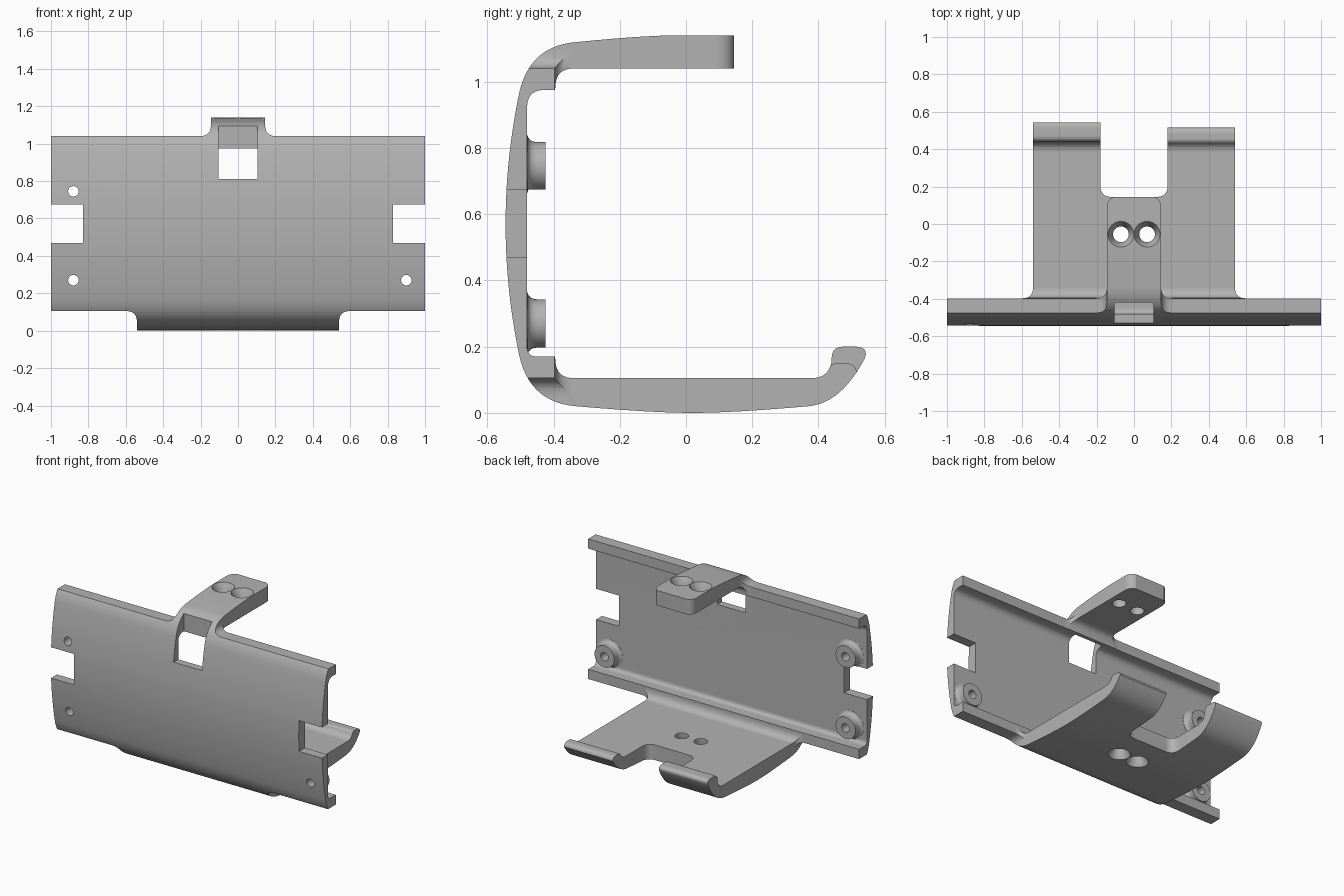
import bpy, bmesh, math
from mathutils import Vector

cube = bpy.data.objects.get("Cube")
if cube:
    bpy.data.objects.remove(cube, do_unlink=True)

grey = bpy.data.materials.new("plain grey")
grey.use_nodes = True
grey.diffuse_color = (0.45, 0.45, 0.45, 1)
grey.node_tree.nodes["Principled BSDF"].inputs["Base Color"].default_value = grey.diffuse_color


def bend(a, c, b, n=10):
    """Curve from a to b, pulled towards the corner c."""
    a, b, c = Vector(a), Vector(b), Vector(c)
    return [tuple(a * (1 - t) ** 2 + c * 2 * t * (1 - t) + b * t * t)
            for t in (i / n for i in range(n + 1))]


def make(name, bm):
    bmesh.ops.recalc_face_normals(bm, faces=bm.faces)
    mesh = bpy.data.meshes.new(name)
    bm.to_mesh(mesh)
    bm.free()
    mesh.materials.append(grey)
    ob = bpy.data.objects.new(name, mesh)
    bpy.context.collection.objects.link(ob)
    return ob


def prism(name, outline, axis, lo, hi):
    """Extrude a 2D outline along an axis; the outline uses the other two in order."""
    bm = bmesh.new()
    verts = []
    for p in outline:
        co = list(p)
        co.insert(axis, lo)
        verts.append(bm.verts.new(co))
    face = bm.faces.new(verts)
    moved = bmesh.ops.extrude_face_region(bm, geom=[face])["geom"]
    step = Vector((0, 0, 0))
    step[axis] = hi - lo
    bmesh.ops.translate(bm, vec=step, verts=[v for v in moved if isinstance(v, bmesh.types.BMVert)])
    return make(name, bm)


def box(name, x, y, z):
    return prism(name, [(x[0], y[0]), (x[1], y[0]), (x[1], y[1]), (x[0], y[1])], 2, *z)


def lathe(name, profile, axis, centre, n=40):
    """Closed solid of revolution from (radius, position) points."""
    bm = bmesh.new()
    rings = []
    for r, h in profile:
        ring = []
        for i in range(n):
            a = math.tau * i / n
            co = [centre[0] + r * math.cos(a), centre[1] + r * math.sin(a)]
            co.insert(axis, h)
            ring.append(bm.verts.new(co))
        rings.append(ring)
    for r0, r1 in zip(rings, rings[1:]):
        for i in range(n):
            j = (i + 1) % n
            bm.faces.new((r0[i], r0[j], r1[j], r1[i]))
    bm.faces.new(rings[0])
    bm.faces.new(rings[-1])
    return make(name, bm)


def combine(body, tool, operation="DIFFERENCE"):
    mod = body.modifiers.new("combine", "BOOLEAN")
    mod.operation, mod.solver, mod.object = operation, "EXACT", tool
    bpy.context.view_layer.objects.active = body
    bpy.ops.object.modifier_apply(modifier=mod.name)
    bpy.data.objects.remove(tool, do_unlink=True)


# Side section of the whole bracket: curved plate, top arm, bottom arm with hook
section = (
    bend((-.503, .97), (-.587, .57), (-.503, .17), 24)
    + bend((-.503, .17), (-.47, .03), (-.33, .02), 14)[1:]
    + bend((-.33, .02), (-.1, 0), (.02, 0), 6)[1:]
    + bend((.02, 0), (.14, 0), (.37, .02), 6)[1:]
    + bend((.37, .02), (.47, .03), (.54, .165), 14)[1:]
    + bend((.543, .175), (.545, .2), (.51, .2))
    + bend((.475, .2), (.44, .2), (.44, .165))
    + bend((.44, .155), (.43, .105), (.38, .105))
    + bend((-.34, .105), (-.395, .105), (-.395, .165))
    + [(-.395, .17)]
    + bend((-.45, .17), (-.48, .17), (-.48, .2))
    + bend((-.48, .92), (-.48, .975), (-.43, .975))
    + [(-.395, .975)]
    + bend((-.395, .98), (-.395, 1.04), (-.34, 1.04))
    + [(.145, 1.04), (.145, 1.14), (-.05, 1.14)]
    + bend((-.05, 1.14), (-.15, 1.138), (-.33, 1.12), 6)[1:]
    + bend((-.33, 1.12), (-.47, 1.11), (-.503, .97), 14)[1:-1]
)
bracket = prism("mounting_bracket", section, 0, -1, 1)

# Screw bosses with flared feet on the back of the plate
screws = [(-.88, .745), (-.88, .27), (.9, .27)]
for pos in screws:
    foot = [(.095, -.49)] + bend((.095, -.479), (.073, -.475), (.073, -.448), 8) + [(.073, -.425)]
    combine(bracket, lathe("boss", foot, 1, pos), "UNION")

# Trim both arms to width, leaving rounded inner corners
for s in (-1, 1):
    top_front = ([(1.2, 1.04)] + bend((.205, 1.04), (.145, 1.04), (.145, 1.1))
                 + [(.145, 1.3), (1.2, 1.3)])
    top_plan = ([(1.2, -.397)] + bend((.2, -.397), (.145, -.397), (.145, -.34))
                + bend((.145, .085), (.145, .147), (.085, .147)) + [(.085, .3), (1.2, .3)])
    low_front = ([(1.2, .105)] + bend((.6, .105), (.54, .105), (.54, .045))
                 + [(.54, -.2), (1.2, -.2)])
    low_plan = ([(1.2, -.397)] + bend((.595, -.397), (.54, -.397), (.54, -.34))
                + [(.54, .8), (1.2, .8)])
    for outline, axis, lo, hi in ((top_front, 1, -.8, .8), (top_plan, 2, .9, 1.35),
                                  (low_front, 1, -.8, .8), (low_plan, 2, -.3, .3)):
        combine(bracket, prism("trim", [(s * x, v) for x, v in outline], axis, lo, hi))

    # Side notch in the plate end
    combine(bracket, box("notch", sorted((s * .83, s * 1.2)), (-.8, -.35), (.47, .675)))

    # Countersunk holes through both arms
    hole = [(.069, -.1), (.069, .002), (.042, .05), (.042, 1.09), (.069, 1.138), (.069, 1.3)]
    combine(bracket, lathe("arm_hole", hole, 2, (s * .07, -.055)))

# Rounded gap that splits the hook
half = [(.18, .8)] + bend((.18, .205), (.18, .145), (.12, .145))
combine(bracket, prism("hook_gap", half + [(-x, y) for x, y in reversed(half)], 2, -.2, .4))

# Shorter lip on the left half of the hook
short_lip = ([(.6, .11)] + bend((.515, .112), (.52, .15), (.48, .15))
             + bend((.455, .15), (.435, .15), (.42, .118)) + [(.4, .3), (.6, .3)])
combine(bracket, prism("short_lip", short_lip, 0, .1, .8))

# Window and groove under the top arm, and the plate screw holes
combine(bracket, box("window", (-.105, .105), (-.8, -.42), (.81, 1.3)))
for pos in screws:
    combine(bracket, lathe("screw_hole", [(.028, -.8), (.028, -.3)], 1, pos))

# Smooth the curves and keep the edges sharp
bpy.ops.object.select_all(action="DESELECT")
bracket.select_set(True)
bpy.context.view_layer.objects.active = bracket
bpy.ops.object.shade_smooth_by_angle(angle=math.radians(30))
weighted = bracket.modifiers.new("even_shading", "WEIGHTED_NORMAL")
weighted.keep_sharp = True
